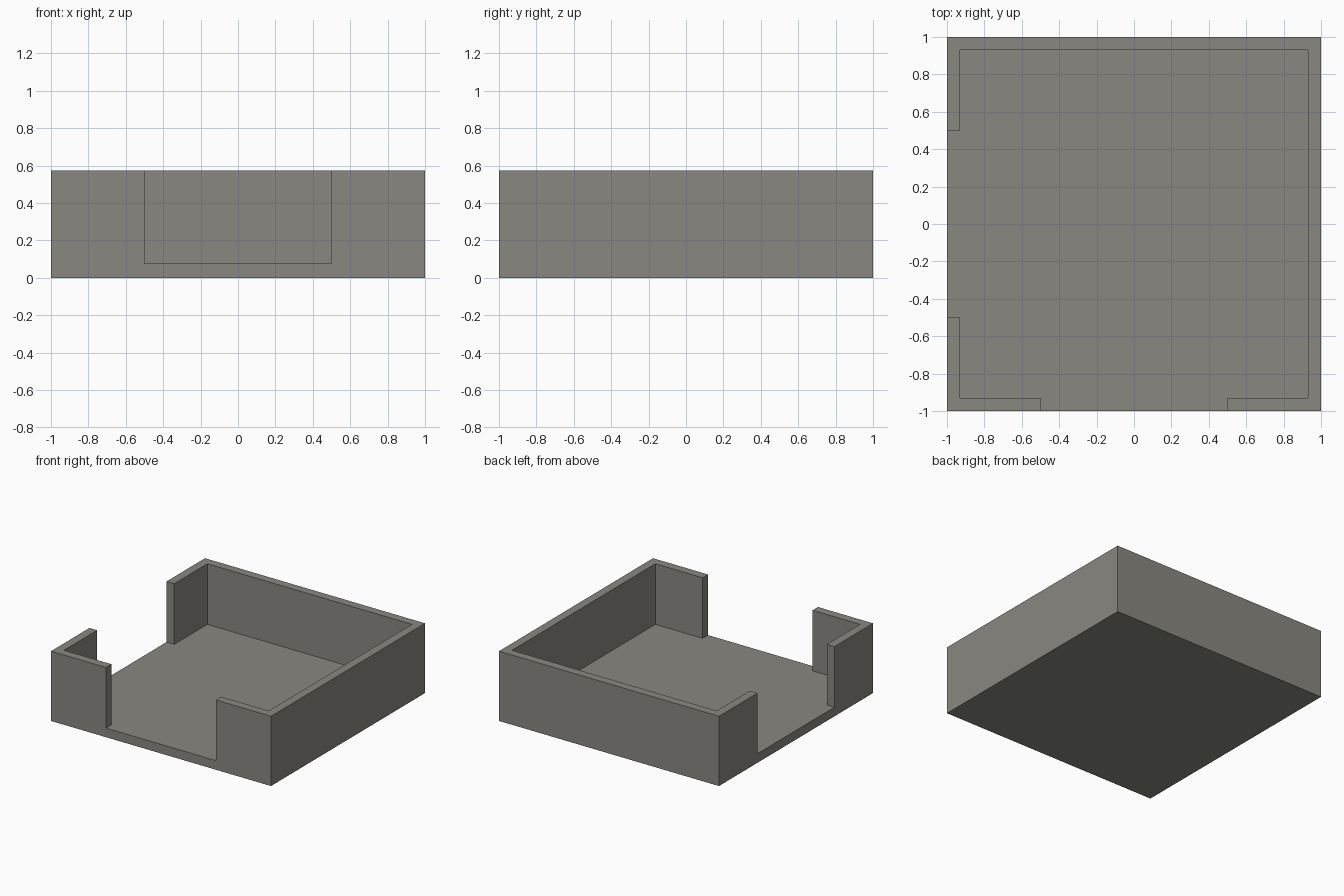
import bpy, bmesh

if "Cube" in bpy.data.objects:
    bpy.data.objects.remove(bpy.data.objects["Cube"])

FLOOR, TOP = 0.075, 0.573   # slab height, wall top
T, GAP = 0.07, 0.5          # wall thickness, half width of the openings
I = 1 - T

stone = bpy.data.materials.new("warm grey stone")
stone.diffuse_color = (0.25, 0.243, 0.218, 1)
stone.use_nodes = True
stone.node_tree.nodes["Principled BSDF"].inputs["Base Color"].default_value = stone.diffuse_color


def prism(name, outline, z0, z1):
    """Extrude a flat outline upwards."""
    bm = bmesh.new()
    face = bm.faces.new([bm.verts.new((x, y, z0)) for x, y in outline])
    ext = bmesh.ops.extrude_face_region(bm, geom=[face])
    for v in ext["geom"]:
        if isinstance(v, bmesh.types.BMVert):
            v.co.z = z1
    bmesh.ops.recalc_face_normals(bm, faces=bm.faces)
    mesh = bpy.data.meshes.new(name)
    bm.to_mesh(mesh)
    bm.free()
    mesh.materials.append(stone)
    obj = bpy.data.objects.new(name, mesh)
    bpy.context.collection.objects.link(obj)


# Floor slab
prism("floor_slab", [(-1, -1), (1, -1), (1, 1), (-1, 1)], 0, FLOOR)

# Wall running from the front opening round the right and back to the left opening
prism("main_wall", [(GAP, -1), (1, -1), (1, 1), (-1, 1), (-1, GAP), (-I, GAP),
                    (-I, I), (I, I), (I, -I), (GAP, -I)], FLOOR, TOP)

# Corner wall between the two openings
prism("corner_wall", [(-1, -1), (-GAP, -1), (-GAP, -I), (-I, -I),
                      (-I, -GAP), (-1, -GAP)], FLOOR, TOP)
